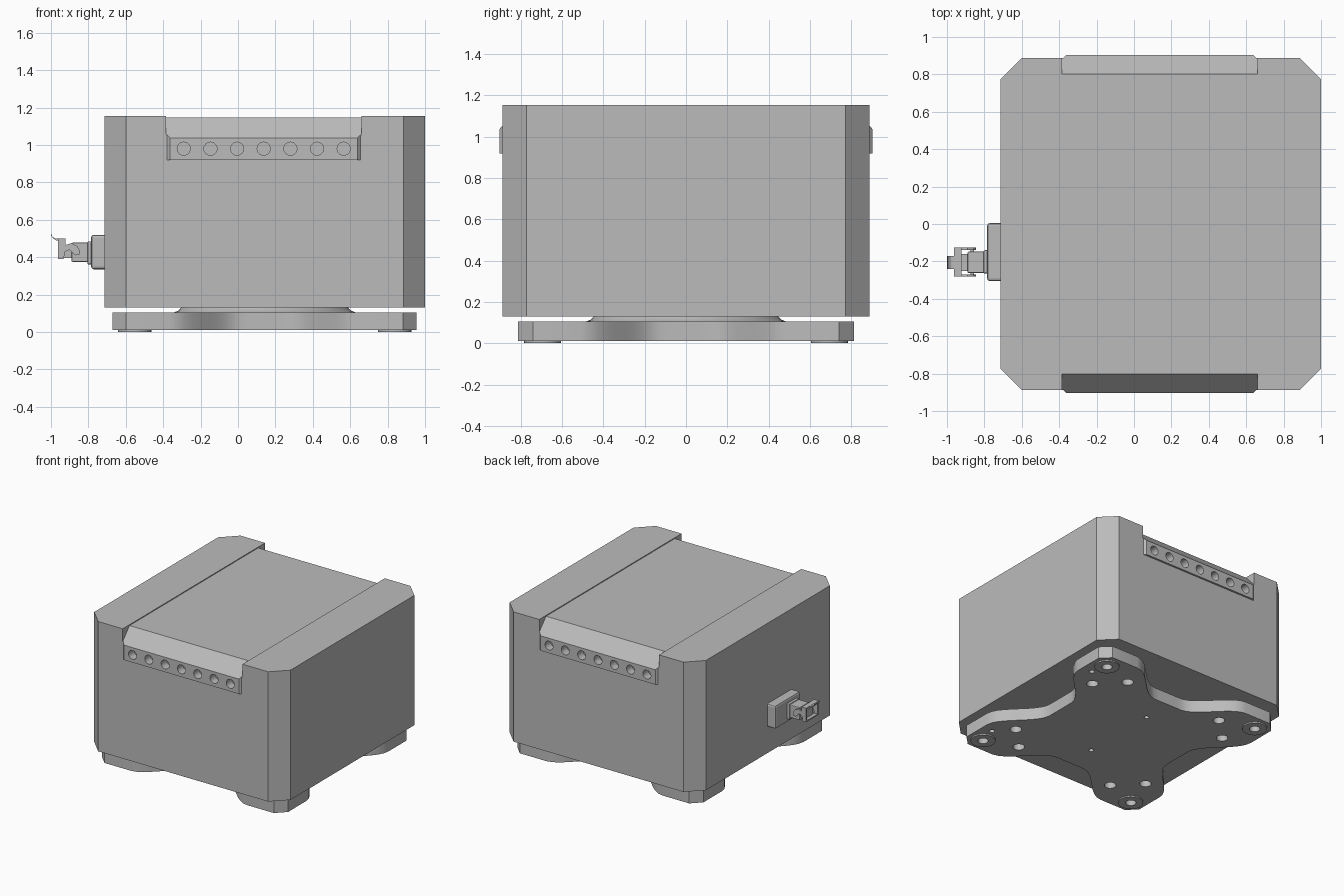
import bpy, bmesh, math
from mathutils import Matrix, Vector

cube = bpy.data.objects.get("Cube")
if cube:
    bpy.data.objects.remove(cube, do_unlink=True)

# One painted-metal colour for everything
grey = bpy.data.materials.new("plain_grey")
grey.use_nodes = True
grey.diffuse_color = (0.5, 0.5, 0.5, 1)
grey.node_tree.nodes["Principled BSDF"].inputs["Base Color"].default_value = (0.5, 0.5, 0.5, 1)

CX = 0.1425                      # centre of the housing in x
AXES = {"x": (1, 2, 0), "y": (0, 2, 1), "z": (0, 1, 2)}
SIGNS = (-1, 1)


def finish(name, bm, smooth=False):
    bmesh.ops.recalc_face_normals(bm, faces=bm.faces)
    mesh = bpy.data.meshes.new(name)
    bm.to_mesh(mesh)
    bm.free()
    mesh.materials.append(grey)
    obj = bpy.data.objects.new(name, mesh)
    bpy.context.collection.objects.link(obj)
    if smooth:
        activate(obj)
        bpy.ops.object.shade_smooth_by_angle(angle=math.radians(30))
    return obj


def activate(obj):
    bpy.ops.object.select_all(action="DESELECT")
    obj.select_set(True)
    bpy.context.view_layer.objects.active = obj


def prism(name, pts, axis, lo, hi, bevel=0, smooth=False):
    """Extrude a profile along an axis, with optional rounded edges."""
    bm = bmesh.new()
    a, b, c = AXES[axis]
    verts = []
    for u, v in pts:
        co = Vector()
        co[a], co[b], co[c] = u, v, lo
        verts.append(bm.verts.new(co))
    face = bm.faces.new(verts)
    step = Vector()
    step[c] = hi - lo
    ext = bmesh.ops.extrude_face_region(bm, geom=[face], use_keep_orig=True)
    bmesh.ops.translate(bm, vec=step, verts=[g for g in ext["geom"] if isinstance(g, bmesh.types.BMVert)])
    if bevel:
        bmesh.ops.recalc_face_normals(bm, faces=bm.faces)
        bmesh.ops.bevel(bm, geom=bm.edges[:], offset=bevel, segments=2, profile=0.5, affect="EDGES")
    return finish(name, bm, smooth)


def box(name, x, y, z, bevel=0):
    return prism(name, [(x[0], y[0]), (x[1], y[0]), (x[1], y[1]), (x[0], y[1])], "z", *z, bevel=bevel)


def cylinders(name, items, axis, segments=24):
    """Many straight cylinders in one mesh: (centre, radius, length)."""
    bm = bmesh.new()
    turn = Matrix.Rotation(math.pi / 2, 4, "X") if axis == "y" else Matrix()
    for centre, radius, length in items:
        bmesh.ops.create_cone(bm, cap_ends=True, segments=segments, radius1=radius, radius2=radius,
                              depth=length, matrix=Matrix.Translation(centre) @ turn)
    return finish(name, bm)


def cut(targets, cutter):
    cutter.hide_render = True
    for obj in targets:
        mod = obj.modifiers.new("cut", "BOOLEAN")
        mod.operation, mod.solver, mod.object = "DIFFERENCE", "EXACT", cutter
        activate(obj)
        bpy.ops.object.modifier_apply(modifier=mod.name)
    bpy.data.objects.remove(cutter, do_unlink=True)


# Housing: box with chamfered upright corners
X0, X1, Y, C = -0.715, 1.0, 0.888, 0.115
housing = prism("housing", [(X0 + C, -Y), (X1 - C, -Y), (X1, C - Y), (X1, Y - C),
                            (X1 - C, Y), (X0 + C, Y), (X0, Y - C), (X0, C - Y)], "z", 0.13, 1.155)

# Port strips on the front and back
L, R = -0.385, 0.66
strips = []
for s, name in zip(SIGNS, ("front_port_strip", "back_port_strip")):
    strips.append(prism(name, [(L, s * 0.86), (R, s * 0.86), (R, s * 0.882), (R - 0.021, s * 0.903),
                               (L + 0.021, s * 0.903), (L, s * 0.882)], "z", 0.92, 1.07))

# Shallow top channel with sloping ends, then the round ports
channel = prism("channel_cutter", [(-0.95, 0.986), (-0.803, 1.148), (0.803, 1.148), (0.95, 0.986),
                                   (0.95, 1.3), (-0.95, 1.3)], "x", L - 0.0005, R + 0.0005)
cut([housing] + strips, channel)
ports = cylinders("port_cutter", [((CX - 0.005 + i * 0.1425, s * 0.89, 0.98), 0.035, 0.11)
                                  for i in range(-3, 4) for s in SIGNS], "y")
cut([housing] + strips, ports)

# Base plate: four arms joined by smooth concave sides
side = [(0.813, -0.74)]
for i in range(-12, 13):
    y = i / 12 * 0.51
    t = max(0, (abs(y) - 0.12) / 0.39)
    side.append((0.55 + 0.263 * t * t * (3 - 2 * t), y))
side.append((0.813, 0.74))
outline = []
for k in range(4):
    outline += [(CX + x, y) for x, y in side]
    side = [(-y, x) for x, y in side]
plate = prism("base_plate", outline, "z", 0.01, 0.105)

# Foot pads under each arm
feet = []
for sx in SIGNS:
    for sy in SIGNS:
        name = ("front" if sy < 0 else "back") + ("_left" if sx > 0 else "_right") + "_foot"
        feet.append(cylinders(name, [((CX + sx * 0.695, sy * 0.695, 0.01), 0.09, 0.02)], "z"))

# Mounting holes through feet and plate
foot_holes, holes = [], []
for sx in SIGNS:
    for sy in SIGNS:
        foot_holes.append(((CX + sx * 0.695, sy * 0.695, 0), 0.038, 0.3))
        for u, v in ((0.61, 0.43), (0.43, 0.61)):
            holes.append(((CX + sx * u, sy * v, 0), 0.042, 0.3))
for s in SIGNS:
    holes.append(((CX + 0.725, s * 0.56, 0), 0.02, 0.3))
    holes.append(((CX, s * 0.31, 0), 0.018, 0.16))
cut([plate] + feet, cylinders("foot_hole_cutter", foot_holes, "z"))
cut([plate], cylinders("plate_hole_cutter", holes, "z"))
for obj in [plate] + feet:
    activate(obj)
    bpy.ops.object.shade_smooth_by_angle(angle=math.radians(30))

# Flared round collar between plate and housing
bm = bmesh.new()
rings = []
for r, z in ((0.49, 0.10), (0.48, 0.107), (0.46, 0.115), (0.445, 0.132)):
    rings.append([bm.verts.new((CX + r * math.cos(a), r * math.sin(a), z))
                  for a in (math.tau * i / 48 for i in range(48))])
for low, high in zip(rings, rings[1:]):
    for i in range(48):
        j = (i + 1) % 48
        bm.faces.new((low[i], low[j], high[j], high[i]))
bm.faces.new(rings[0])
bm.faces.new(rings[-1])
finish("turntable_collar", bm, smooth=True)

# Side connector: flange, neck, plug and nose
box("connector_flange", (-0.785, -0.70), (-0.305, 0.005), (0.335, 0.52), bevel=0.014)
box("connector_neck", (-0.805, -0.77), (-0.265, -0.14), (0.36, 0.485), bevel=0.008)
box("connector_plug", (-0.89, -0.80), (-0.262, -0.148), (0.375, 0.478), bevel=0.006)
box("connector_nose", (-0.935, -0.88), (-0.25, -0.16), (0.395, 0.46))

# Latch: two hooked cheeks, cross strips and a curled release tab
cheek = [(-0.962, 0.39), (-0.932, 0.39), (-0.925, 0.43), (-0.90, 0.44), (-0.87, 0.41), (-0.848, 0.415),
         (-0.845, 0.435), (-0.86, 0.46), (-0.89, 0.475), (-0.922, 0.465), (-0.922, 0.50), (-0.962, 0.50)]
for y, name in ((-0.282, "front_latch_cheek"), (-0.138, "back_latch_cheek")):
    prism(name, cheek, "y", y, y + 0.012)
box("latch_top_strip", (-0.962, -0.922), (-0.28, -0.13), (0.488, 0.50))
box("latch_bottom_strip", (-0.962, -0.932), (-0.28, -0.13), (0.39, 0.40))
for y, name in ((-0.15, "back_latch_pin"), (-0.28, "front_latch_pin")):
    box(name, (-0.875, -0.855), (y, y + 0.02), (0.42, 0.44))
curl = [(-1.0, 0.53), (-0.995, 0.512), (-0.978, 0.50), (-0.955, 0.498)]
prism("release_tab", curl + [(x + 0.006, z - 0.01) for x, z in reversed(curl)][:-1] + [(-1.0, 0.515)],
      "y", -0.24, -0.17)
